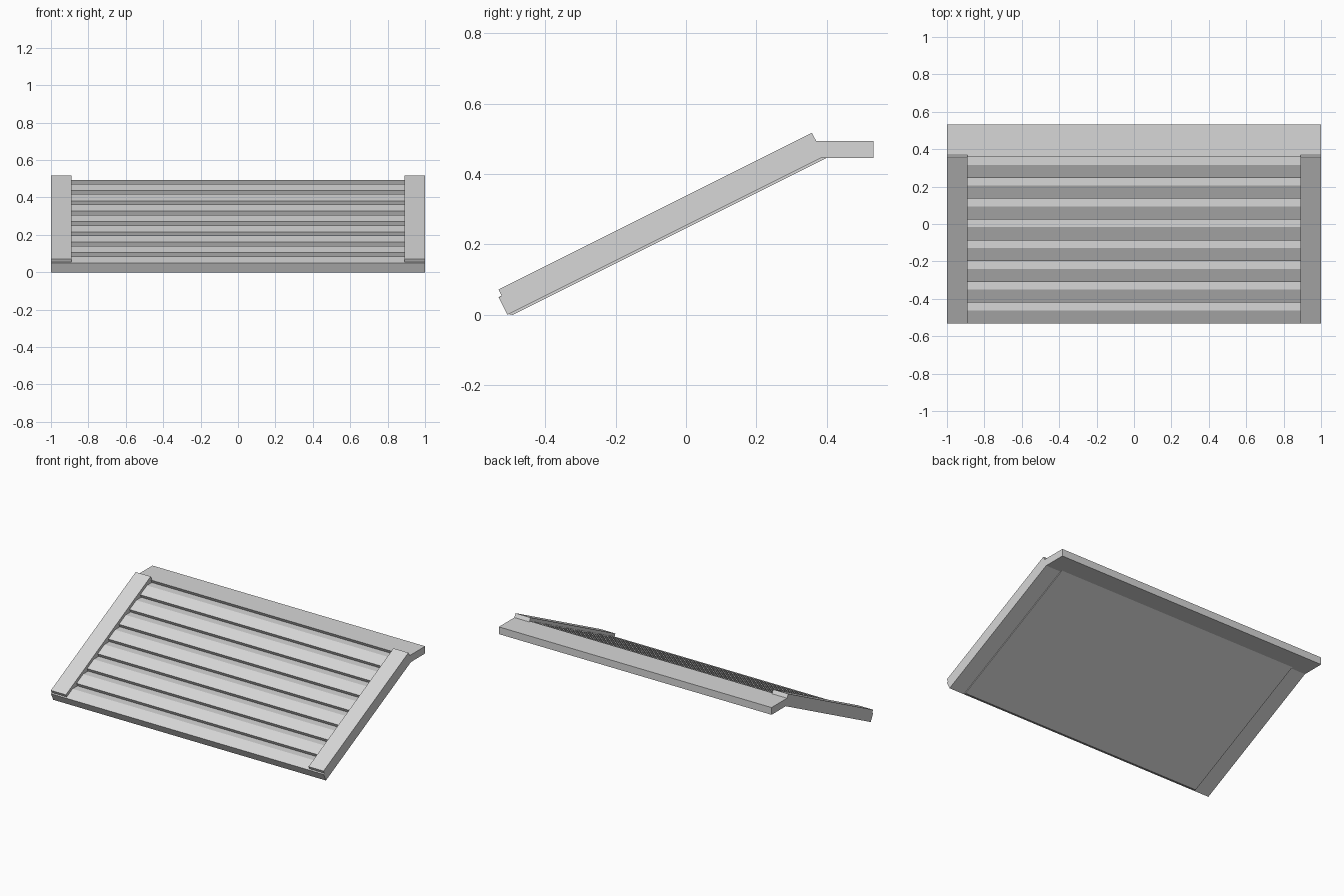
import bpy
import bmesh

cube = bpy.data.objects.get("Cube")
if cube:
    bpy.data.objects.remove(cube, do_unlink=True)

grey = bpy.data.materials.new("light grey")
grey.use_nodes = True
colour = (0.68, 0.68, 0.68, 1)
grey.diffuse_color = colour
grey.node_tree.nodes["Principled BSDF"].inputs["Base Color"].default_value = colour


def extrude_profile(name, profile, x0, x1):
    """Sweep a closed (y, z) outline from x0 to x1."""
    bm = bmesh.new()
    face = bm.faces.new([bm.verts.new((x0, y, z)) for y, z in profile])
    result = bmesh.ops.extrude_face_region(bm, geom=[face])
    moved = [v for v in result["geom"] if isinstance(v, bmesh.types.BMVert)]
    bmesh.ops.translate(bm, verts=moved, vec=(x1 - x0, 0, 0))
    bmesh.ops.recalc_face_normals(bm, faces=bm.faces)
    mesh = bpy.data.meshes.new(name)
    bm.to_mesh(mesh)
    bm.free()
    mesh.materials.append(grey)
    obj = bpy.data.objects.new(name, mesh)
    bpy.context.collection.objects.link(obj)
    return obj


INNER = 0.89          # inner edge of the side rails
STEPS = 8
RUN, RISE = 0.89 / STEPS, 0.443 / STEPS
FRONT, BASE = -0.532, 0.05
toe = (-0.507, 0.0)
joint_low, joint_high = (0.383, 0.445), (0.37, 0.493)

# Stepped deck: a sloped slat, a level tread, then an undercut lip per step
deck = [toe]
for i in range(STEPS):
    y, z = FRONT + i * RUN, BASE + i * RISE
    deck += [(y, z), (y + 0.07, z + 0.035), (y + RUN + 0.01, z + 0.035)]
deck += [(FRONT + STEPS * RUN, 0.493), joint_high, joint_low]
extrude_profile("stepped_deck", deck, -INNER, INNER)

# Side rails with a raised top strip
rail = [toe, (FRONT, BASE), (-0.523, 0.054), (-0.532, 0.072),
        (0.357, 0.517), joint_high, joint_low]
for side, x0, x1 in (("left", INNER, 1), ("right", -1, -INNER)):
    extrude_profile(side + "_rail", rail, x0, x1)

# Level landing at the top of the ramp
extrude_profile("top_landing", [joint_low, (0.532, 0.445), (0.532, 0.493), joint_high], -1, 1)

# Thin plate under the deck
extrude_profile("underside_plate",
                [(-0.503, 0.002), (-0.492, 0.0), (0.398, 0.445), joint_low],
                -INNER, INNER)
